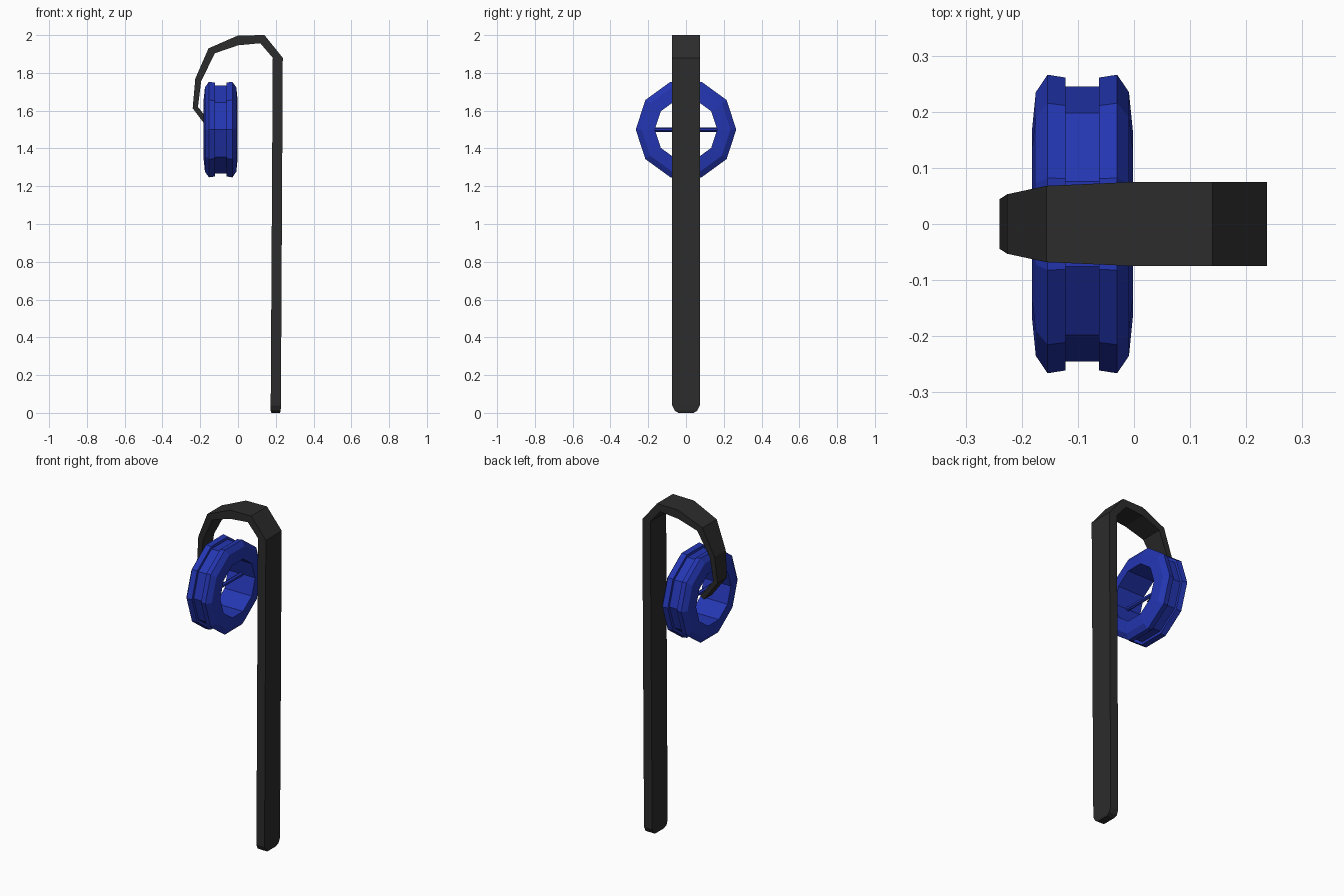
import bpy, math

if "Cube" in bpy.data.objects:
    bpy.data.objects.remove(bpy.data.objects["Cube"])


def material(name, rgb):
    m = bpy.data.materials.new(name)
    m.diffuse_color = (*rgb, 1)
    m.use_nodes = True
    m.node_tree.nodes["Principled BSDF"].inputs["Base Color"].default_value = m.diffuse_color
    return m


black = material("black_metal", (0.025, 0.025, 0.025))
blue = material("blue_paint", (0.017, 0.036, 0.44))


def build(name, verts, faces, mat):
    me = bpy.data.meshes.new(name)
    me.from_pydata(verts, [], faces)
    me.materials.append(mat)
    ob = bpy.data.objects.new(name, me)
    bpy.context.collection.objects.link(ob)
    # consistent outward normals
    import bmesh
    bm = bmesh.new()
    bm.from_mesh(me)
    bmesh.ops.recalc_face_normals(bm, faces=bm.faces)
    bm.to_mesh(me)
    bm.free()
    return ob


# Flat strap: tapered rectangular sections along the pole and hook
# (outer x, outer z, inner x, inner z, half width)
sections = [
    (0.222, 0.000, 0.177, 0.000, 0.040),
    (0.226, 0.012, 0.172, 0.012, 0.060),
    (0.227, 0.040, 0.173, 0.040, 0.073),
    (0.237, 1.880, 0.184, 1.880, 0.075),
    (0.140, 2.000, 0.118, 1.957, 0.075),
    (0.000, 1.998, 0.000, 1.946, 0.075),
    (-0.156, 1.930, -0.122, 1.904, 0.068),
    (-0.226, 1.770, -0.195, 1.757, 0.053),
    (-0.240, 1.613, -0.212, 1.620, 0.044),
    (-0.145, 1.486, -0.122, 1.504, 0.038),
]
verts, faces = [], []
for ox, oz, ix, iz, w in sections:
    verts += [(ox, -w, oz), (ox, w, oz), (ix, w, iz), (ix, -w, iz)]
for i in range(len(sections) - 1):
    a = i * 4
    faces += [(a + j, a + (j + 1) % 4, a + 4 + (j + 1) % 4, a + 4 + j) for j in range(4)]
last = len(verts)
faces += [(0, 1, 2, 3), (last - 4, last - 3, last - 2, last - 1)]
build("hooked_pole", verts, faces, black)

# Ten-sided grooved wheel: closed profile (x offset, radius) spun about x
CX, CZ, N = -0.092, 1.5, 10
half = [(0.030, 0.245), (0.030, 0.261), (0.062, 0.266), (0.083, 0.235), (0.090, 0.165)]
profile = [(-x, r) for x, r in reversed(half)] + half
P = len(profile)
verts = [(CX + x, r * math.cos(k * math.tau / N), CZ + r * math.sin(k * math.tau / N))
         for k in range(N) for x, r in profile]
faces = [(k * P + j, k * P + (j + 1) % P,
          (k + 1) % N * P + (j + 1) % P, (k + 1) % N * P + j)
         for k in range(N) for j in range(P)]
build("grooved_wheel", verts, faces, blue)

# Thin bar across the wheel opening
bpy.ops.mesh.primitive_cylinder_add(vertices=6, radius=0.012, depth=0.33,
                                    location=(CX, 0, CZ), rotation=(math.pi / 2, 0, 0))
bar = bpy.context.object
bar.name = "cross_bar"
bar.data.materials.append(blue)
